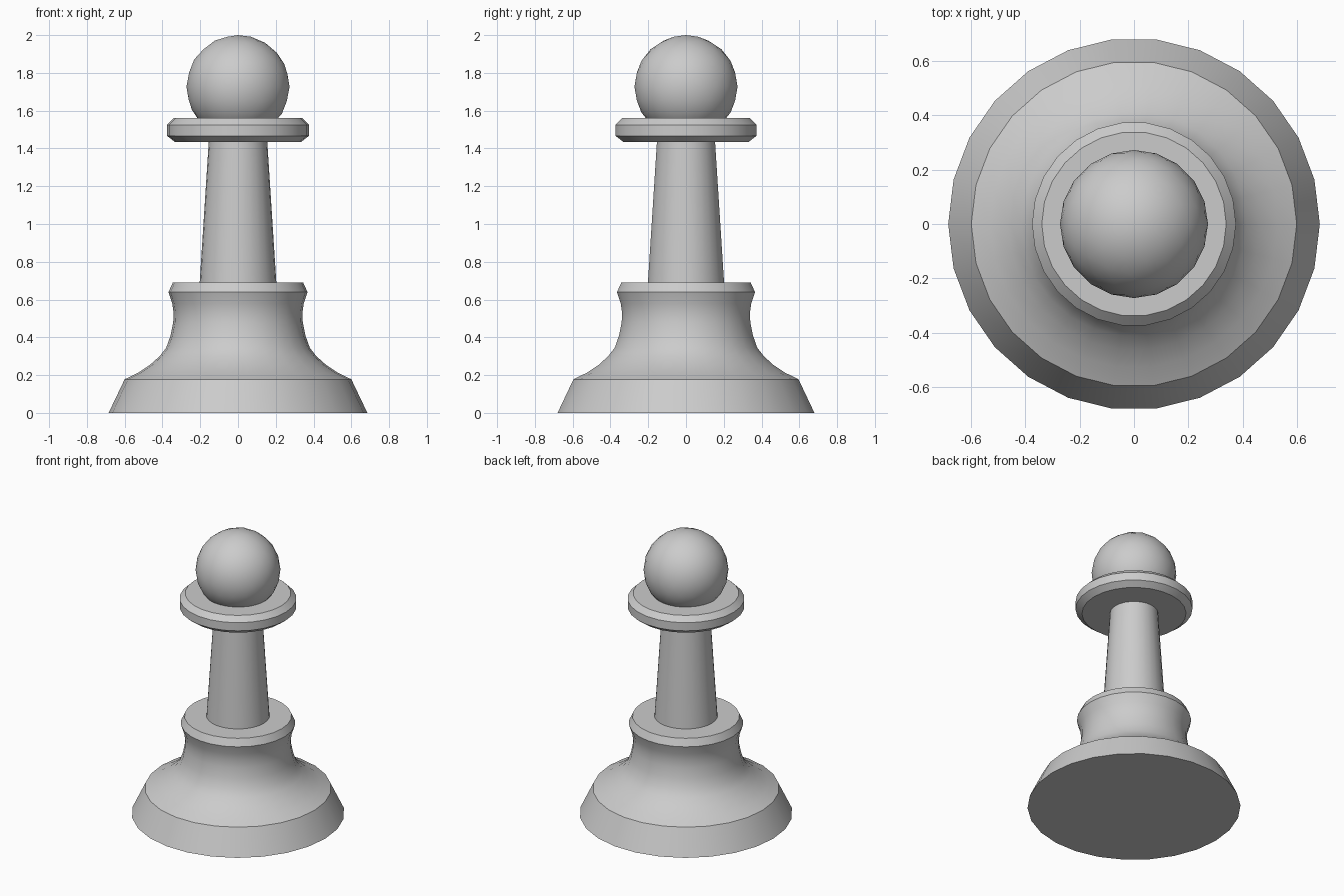
import bpy, bmesh
from math import cos, sin, pi, radians

cube = bpy.data.objects.get("Cube")
if cube:
    bpy.data.objects.remove(cube, do_unlink=True)

SIDES = 26

grey = bpy.data.materials.new("plain grey")
grey.use_nodes = True
colour = (0.6, 0.6, 0.6, 1)
grey.diffuse_color = colour
grey.node_tree.nodes["Principled BSDF"].inputs["Base Color"].default_value = colour


def finish(name, bm):
    """Turn a bmesh into a smooth shaded object with sharp edges kept."""
    bmesh.ops.recalc_face_normals(bm, faces=bm.faces)
    mesh = bpy.data.meshes.new(name)
    bm.to_mesh(mesh)
    bm.free()
    mesh.materials.append(grey)
    obj = bpy.data.objects.new(name, mesh)
    bpy.context.collection.objects.link(obj)
    bpy.ops.object.select_all(action="DESELECT")
    obj.select_set(True)
    bpy.context.view_layer.objects.active = obj
    bpy.ops.object.shade_smooth_by_angle(angle=radians(30))
    return obj


def turned(name, profile):
    """Closed turned solid from (radius, height) points, bottom to top."""
    bm = bmesh.new()
    rings = [[bm.verts.new((r * cos(2 * pi * i / SIDES), r * sin(2 * pi * i / SIDES), z))
              for i in range(SIDES)] for r, z in profile]
    for low, high in zip(rings, rings[1:]):
        for i in range(SIDES):
            j = (i + 1) % SIDES
            bm.faces.new((low[i], low[j], high[j], high[i]))
    bm.faces.new(rings[0][::-1])
    bm.faces.new(rings[-1])
    return finish(name, bm)


# Flared foot with a concave waist and bevelled rim
turned("base", [(0.685, 0), (0.60, 0.178), (0.53, 0.212), (0.465, 0.255), (0.415, 0.30),
                (0.38, 0.345), (0.357, 0.41), (0.343, 0.48), (0.341, 0.53),
                (0.348, 0.58), (0.368, 0.64), (0.345, 0.69)])

# Tapered shaft
turned("shaft", [(0.203, 0.69), (0.155, 1.435)])

# Bevelled collar
turned("collar", [(0.335, 1.435), (0.376, 1.467), (0.376, 1.525), (0.34, 1.56)])

# Ball head
ball = bmesh.new()
bmesh.ops.create_icosphere(ball, subdivisions=3, radius=0.273)
bmesh.ops.translate(ball, verts=ball.verts, vec=(0, 0, 1.727))
finish("head", ball)
